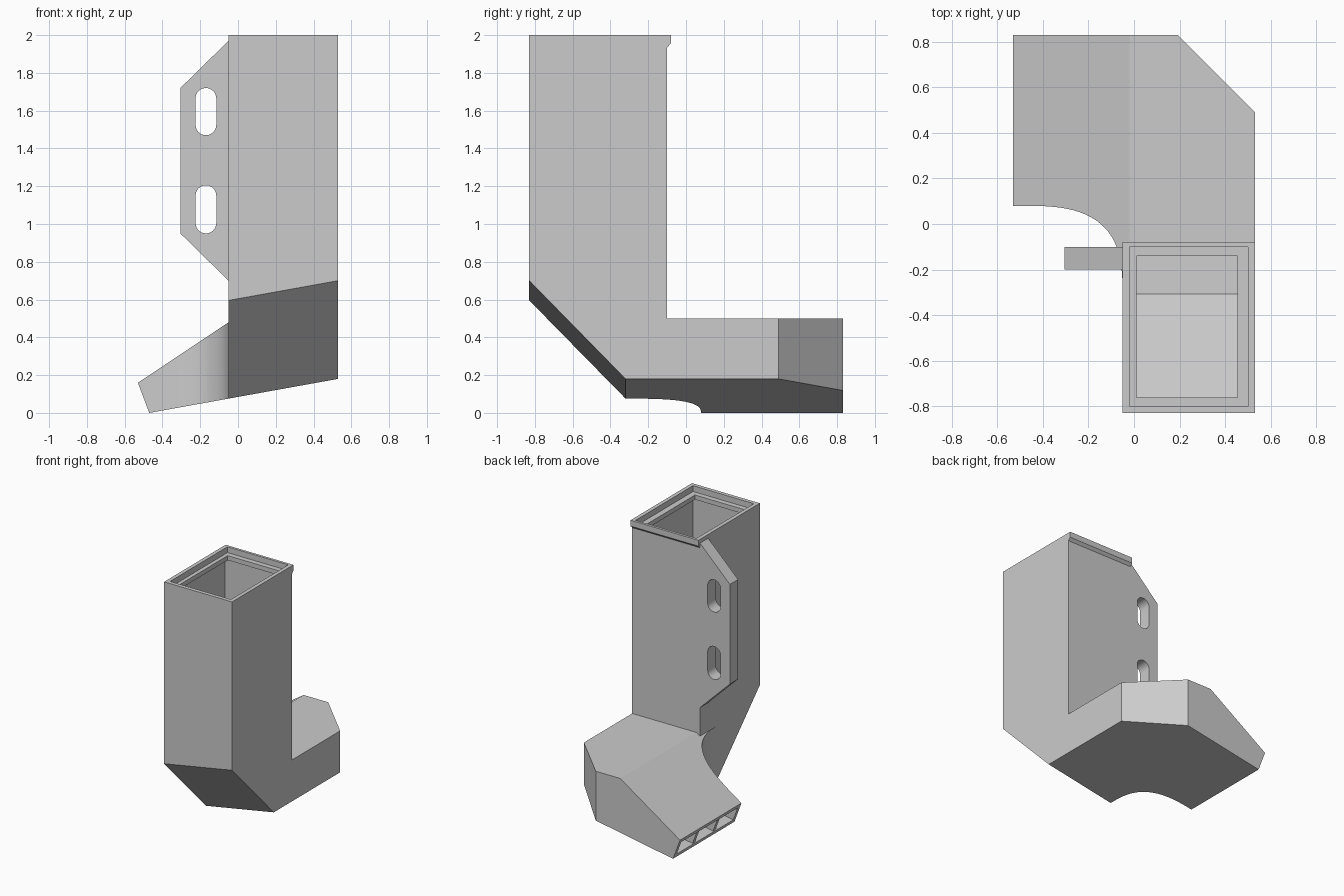
import bpy, bmesh, math
from mathutils import Vector

cube = bpy.data.objects.get("Cube")
if cube:
    bpy.data.objects.remove(cube, do_unlink=True)

grey = bpy.data.materials.new("plain grey")
grey.use_nodes = True
colour = (0.6, 0.6, 0.6, 1)
grey.diffuse_color = colour
grey.node_tree.nodes["Principled BSDF"].inputs["Base Color"].default_value = colour

WALL = 0.03
LEFT, RIGHT, FRONT, BACK = -0.05, 0.53, -0.83, -0.10


def prism(name, outline, axis, lo, hi, planes=()):
    """Extrude a 2D outline along an axis, then trim it with (point, outward normal) planes."""
    def place(a, b, c):
        return {"x": (c, a, b), "y": (a, c, b), "z": (a, b, c)}[axis]
    bm = bmesh.new()
    rings = [[bm.verts.new(place(a, b, c)) for a, b in outline] for c in (lo, hi)]
    for ring in rings:
        bm.faces.new(ring)
    for i in range(len(outline)):
        j = (i + 1) % len(outline)
        bm.faces.new((rings[0][i], rings[0][j], rings[1][j], rings[1][i]))
    for point, normal in planes:
        bmesh.ops.bisect_plane(bm, geom=bm.verts[:] + bm.edges[:] + bm.faces[:],
                               plane_co=point, plane_no=normal, clear_outer=True)
        bmesh.ops.holes_fill(bm, edges=[e for e in bm.edges if e.is_boundary], sides=0)
    bmesh.ops.recalc_face_normals(bm, faces=bm.faces[:])
    mesh = bpy.data.meshes.new(name)
    bm.to_mesh(mesh)
    bm.free()
    mesh.materials.append(grey)
    obj = bpy.data.objects.new(name, mesh)
    bpy.context.collection.objects.link(obj)
    return obj


def box(name, x0, x1, y0, y1, z0, z1):
    return prism(name, [(x0, y0), (x1, y0), (x1, y1), (x0, y1)], "z", z0, z1)


def combine(target, other, operation):
    """Apply a boolean and remove the helper."""
    mod = target.modifiers.new("combine", "BOOLEAN")
    mod.operation, mod.solver, mod.object = operation, "EXACT", other
    other.hide_render = True
    bpy.context.view_layer.objects.active = target
    bpy.ops.object.modifier_apply(modifier=mod.name)
    bpy.data.objects.remove(other, do_unlink=True)


def duct(name, d, top):
    """Upright duct joined to the bent outlet, shrunk inwards by d."""
    bottom = (Vector((-0.47, 0, 0)), Vector((0.18, 0, -1)).normalized())
    slant_normal = Vector((0, 0.51, -0.52)).cross(Vector((1, 0, 0.18))).normalized()
    if slant_normal.z > 0:
        slant_normal.negate()
    slant = (Vector((RIGHT, FRONT, 0.70)), slant_normal)
    slope = (Vector((-0.53, 0, 0.16)), Vector((-0.34, 0, 0.51)).normalized())
    under = [(p - n * d, n) for p, n in (bottom, slant)]
    over = [(slope[0] - slope[1] * d, slope[1])]
    if d == 0:
        over.append((Vector((-0.53, 0, 0.16)), Vector((-0.16, 0, -0.06)).normalized()))

    x0, x1, y0, y1 = LEFT + d, RIGHT - d, FRONT + d, BACK - d
    tower = prism(name, [(x0, y0), (x1, y0), (x1, y1), (x0, y1)], "z", -1, top, under)

    # Outlet plan, with the hollow curve on its front edge
    a, b, steps = 0.45 + d, 0.40 + d, 24
    curve = []
    for i in range(steps + 1):
        t = math.pi / 2 * i / steps
        curve.append((-0.5 + a * abs(math.cos(t)) ** (2 / 3),
                      -0.32 + b * abs(math.sin(t)) ** (2 / 3)))
    plan = [(x0, y0), (x1, y0), (x1, 0.49 - 0.41 * d), (0.19 - 0.41 * d, 0.83 - d),
            (-0.62, 0.83 - d), (-0.62, 0.08 + d)] + curve[::-1]
    outlet = prism("outlet", plan, "z", -1, 0.5 - d, under + over)
    combine(tower, outlet, "UNION")
    return tower


# Hollow body with a lipped rim
body = duct("duct_body", 0, 2)
rim = prism("rim", [(BACK - 0.02, 1.935), (BACK, 1.935), (-0.08, 1.955),
                    (-0.08, 2), (BACK - 0.02, 2)], "x", LEFT, RIGHT)
combine(body, rim, "UNION")
combine(body, duct("cavity", WALL, 1.92), "DIFFERENCE")
combine(body, box("opening", 0.01, 0.455, -0.76, -0.14, 1.85, 2.1), "DIFFERENCE")
combine(body, box("recess", -0.02, 0.50, -0.80, -0.10, 1.955, 2.1), "DIFFERENCE")

# Mounting flange with two rounded slots
flange = prism("mounting_flange", [(-0.04, 1.98), (-0.305, 1.72), (-0.305, 0.95), (-0.04, 0.69)],
               "y", -0.20, -0.10)
for low, high in ((0.95, 1.205), (1.47, 1.72)):
    r, slot = 0.055, []
    for centre, start in ((high - r, 0), (low + r, math.pi)):
        for i in range(13):
            t = start + math.pi * i / 12
            slot.append((-0.17 + r * math.cos(t), centre + r * math.sin(t)))
    combine(flange, prism("slot", slot, "y", -0.3, 0), "DIFFERENCE")

# Dividers that split the outlet mouth in three
dividers = []
for i, y in enumerate((0.33, 0.58)):
    dividers.append(prism("outlet_divider_%d" % (i + 1),
                          [(-0.52, 0.155), (-0.465, 0.01), (-0.1, 0.08), (-0.1, 0.43)],
                          "y", y - 0.015, y + 0.015))

for obj in [body, flange] + dividers:
    bpy.ops.object.select_all(action="DESELECT")
    obj.select_set(True)
    bpy.context.view_layer.objects.active = obj
    bpy.ops.object.shade_smooth_by_angle(angle=math.radians(30))
